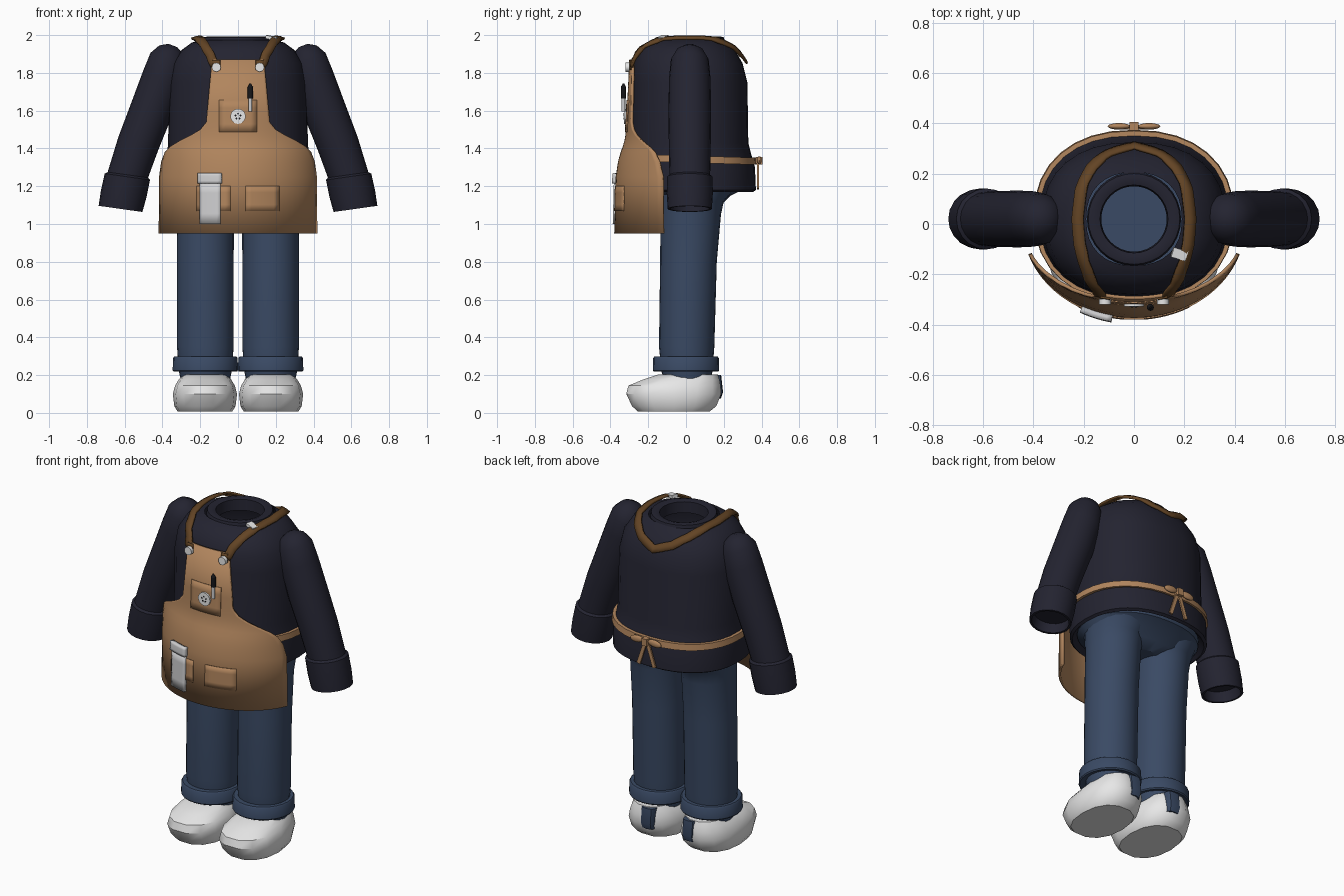
import bpy, bmesh, math
from mathutils import Vector
from mathutils.bvhtree import BVHTree

old = bpy.data.objects.get("Cube")
if old:
    bpy.data.objects.remove(old)


def material(name, r, g, b):
    m = bpy.data.materials.new(name)
    m.use_nodes = True
    m.diffuse_color = (r, g, b, 1)
    m.node_tree.nodes["Principled BSDF"].inputs["Base Color"].default_value = (r, g, b, 1)
    return m


NAVY = material("dark navy knit", .017, .017, .030)
DENIM = material("blue denim", .042, .068, .128)
TAN = material("tan canvas", .44, .235, .11)
BROWN = material("brown leather", .125, .058, .018)
WHITE = material("white", .80, .80, .80)
GREY = material("light grey cloth", .62, .62, .63)
BLACK = material("black", .008, .008, .010)


def make(name, verts, faces, mat, thick=0, fix=True, angle=35):
    me = bpy.data.meshes.new(name)
    me.from_pydata(verts, [], faces)
    if fix:
        bm = bmesh.new()
        bm.from_mesh(me)
        bmesh.ops.recalc_face_normals(bm, faces=bm.faces)
        bm.to_mesh(me)
        bm.free()
    me.materials.append(mat)
    ob = bpy.data.objects.new(name, me)
    bpy.context.collection.objects.link(ob)
    bpy.ops.object.select_all(action='DESELECT')
    bpy.context.view_layer.objects.active = ob
    ob.select_set(True)
    bpy.ops.object.shade_smooth_by_angle(angle=math.radians(angle))
    if thick:
        mod = ob.modifiers.new("thickness", 'SOLIDIFY')
        mod.thickness = thick
        mod.offset = -1
    return ob


def ring(c, u, v, sides, n=2):
    """Superellipse round c with half axes u and v."""
    out = []
    for i in range(sides):
        a = math.tau * i / sides
        ca, sa = math.cos(a), math.sin(a)
        out.append(Vector(c) + Vector(u) * math.copysign(abs(ca) ** (2 / n), ca)
                   + Vector(v) * math.copysign(abs(sa) ** (2 / n), sa))
    return out


def loft(name, rings, mat, caps=(True, True), angle=35):
    n = len(rings[0])
    faces = [(k * n + i, k * n + (i + 1) % n, (k + 1) * n + (i + 1) % n, (k + 1) * n + i)
             for k in range(len(rings) - 1) for i in range(n)]
    if caps[0]:
        faces.append(tuple(range(n))[::-1])
    if caps[1]:
        faces.append(tuple(range(n * (len(rings) - 1), n * len(rings))))
    return make(name, [p for r in rings for p in r], faces, mat, angle=angle)


def stack(name, rows, mat, cx=0, sides=32, n=2, caps=(True, True), tilt=0):
    """Loft of level rings: z, half width, front y, back y."""
    rings = [ring((cx, (f + b) / 2, z), (rx, 0, 0), (0, (b - f) / 2, 0), sides, n)
             for z, rx, f, b in rows]
    for r in rings:
        for p in r:
            p.z += tilt * p.y
    return loft(name, rings, mat, caps)


def grid(name, rows, mat, thick):
    w = len(rows[0])
    faces = [(k * w + i, k * w + i + 1, (k + 1) * w + i + 1, (k + 1) * w + i)
             for k in range(len(rows) - 1) for i in range(w - 1)]
    return make(name, [p for r in rows for p in r], faces, mat, thick, fix=False)


# Sweater body with rolled hem and open collar
body = stack("sweater_body", [
    (1.20, .34, -.26, .33), (1.17, .37, -.285, .355), (1.18, .385, -.295, .37),
    (1.30, .385, -.30, .365), (1.37, .375, -.295, .345), (1.43, .37, -.29, .33),
    (1.75, .365, -.29, .325), (1.85, .345, -.28, .30), (1.92, .30, -.25, .26),
    (1.96, .245, -.20, .22), (1.975, .19, -.165, .205)], NAVY, n=2.3, caps=(False, False))
stack("collar", [(1.965, .187, -.167, .207), (1.988, .182, -.16, .20), (1.993, .16, -.14, .18),
                 (1.985, .135, -.115, .155), (1.92, .13, -.11, .15)], NAVY, caps=(False, False))

# Sleeves, legs and shoes on both sides
for side, s in (("right", -1), ("left", 1)):
    arm = []
    for x, z, r in [(.345, 1.945, .025), (.352, 1.92, .07), (.37, 1.87, .10), (.40, 1.77, .11),
                    (.46, 1.60, .113), (.53, 1.42, .111), (.583, 1.26, .108), (.586, 1.25, .121),
                    (.605, 1.16, .122), (.622, 1.08, .117), (.622, 1.08, .104), (.61, 1.14, .10)]:
        t = math.radians(21 if z > 1.4 else 8)
        arm.append(ring((s * x, .02, z), (s * r * math.cos(t), 0, r * math.sin(t)), (0, r, 0), 20))
    loft(side + "_sleeve", arm, NAVY)

    stack(side + "_trouser_leg", [
        (.15, .125, -.11, .13), (.22, .14, -.13, .14), (.35, .15, -.143, .15),
        (.80, .15, -.137, .163), (1.05, .152, -.135, .185), (1.12, .158, -.135, .20),
        (1.19, .165, -.15, .26)], DENIM, cx=s * .173, sides=24)
    stack(side + "_trouser_cuff", [
        (.225, .145, -.14, .145), (.218, .168, -.17, .17), (.225, .173, -.176, .176),
        (.29, .171, -.174, .174), (.298, .165, -.168, .168), (.298, .145, -.14, .145)],
        DENIM, cx=s * .173, sides=24)
    stack(side + "_shoe", [
        (.008, .145, -.26, .13), (.035, .162, -.29, .165), (.10, .170, -.322, .192),
        (.145, .158, -.31, .188), (.175, .14, -.235, .182), (.203, .115, -.15, .172)],
        WHITE, cx=s * .175, sides=14, n=2.3)
    stack(side + "_heel_tab", [(.075, .04, .05, .184), (.11, .045, .05, .196), (.20, .045, .05, .186)],
          DENIM, cx=s * .14, sides=12, n=4)

# Trouser seat filling the sweater hem
stack("trouser_seat", [(1.07, .12, -.10, .14), (1.11, .30, -.13, .195), (1.15, .33, -.17, .235),
                       (1.185, .355, -.25, .31), (1.23, .345, -.26, .33)], DENIM, n=2.2)

# Apron: rows of z, half width and front depth, bent round the body
APRON = [(.95, .42, .38), (1.25, .418, .372), (1.33, .407, .36), (1.38, .388, .346),
         (1.41, .36, .335), (1.44, .31, .326), (1.47, .25, .321), (1.50, .20, .318),
         (1.54, .168, .316), (1.60, .163, .313), (1.87, .138, .30)]
BEND = .443


def apron_y(x, z):
    for (z0, _, d0), (z1, _, d1) in zip(APRON, APRON[1:]):
        if z <= z1:
            break
    d = d0 + (d1 - d0) * (z - z0) / (z1 - z0)
    return -d * math.sqrt(1 - (x / BEND) ** 2)


rows = []
for z, w, d in APRON:
    t = math.asin(w / BEND)
    xs = [BEND * math.sin(t * i / 14) for i in range(-14, 15)]
    rows.append([(x, apron_y(x, z), z) for x in xs])
grid("apron", rows, TAN, .014)


def patch(name, x0, x1, z0, z1, off, thick, mat):
    """Panel that follows the apron, raised by off."""
    rows = []
    for k in range(5):
        z = z0 + (z1 - z0) * k / 4
        xs = [x0 + (x1 - x0) * i / 6 for i in range(7)]
        rows.append([(x, apron_y(x, z) - off, z) for x in xs])
    return grid(name, rows, mat, thick)


patch("chest_pocket", -.10, .10, 1.487, 1.657, .005, .006, TAN)
patch("left_pocket", .04, .22, 1.07, 1.20, .005, .006, TAN)
patch("right_pocket", -.22, -.04, 1.07, 1.20, .005, .006, TAN)
patch("hanging_cloth", -.205, -.095, 1.0, 1.22, .018, .018, GREY)
patch("cloth_fold", -.215, -.09, 1.215, 1.27, .026, .026, GREY)


def finish(name, mat, smooth=True):
    ob = bpy.context.object
    ob.name = name
    ob.data.materials.append(mat)
    if smooth:
        bpy.ops.object.shade_smooth_by_angle(angle=math.radians(40))
    return ob


def disc(name, x, z, r, depth, off, mat):
    bpy.ops.mesh.primitive_cylinder_add(vertices=20, radius=r, depth=depth,
                                        location=(x, apron_y(x, z) - off, z),
                                        rotation=(math.pi / 2, 0, 0))
    return finish(name, mat)


# Round badge on the chest pocket
disc("badge", 0, 1.57, .04, .010, .009, WHITE)
for i in range(5):
    a = math.tau * i / 5
    disc("badge_dot", .014 * math.sin(a), 1.57 + .014 * math.cos(a), .0045, .006, .013, BLACK)

# Pen clipped in the chest pocket
for name, z, r1, r2, h, mat in [("pen_barrel", 1.635, .010, .010, .08, GREY),
                                ("pen_cap", 1.695, .014, .014, .06, BLACK),
                                ("pen_tip", 1.735, .014, .003, .02, BLACK)]:
    bpy.ops.mesh.primitive_cone_add(vertices=12, radius1=r1, radius2=r2, depth=h,
                                    location=(.065, apron_y(.065, 1.65) - .024, z))
    finish(name, mat)

# Leather straps wrapped over the shoulders
bm = bmesh.new()
bm.from_mesh(body.data)
tree = BVHTree.FromBMesh(bm)
bm.free()
GUIDE = [(.125, -.30, 1.84), (.15, -.27, 1.90), (.185, -.18, 1.955), (.213, -.08, 1.975),
         (.222, .02, 1.98), (.207, .13, 1.97), (.165, .215, 1.94), (.10, .27, 1.90), (0, .295, 1.86)]
half = [Vector(a).lerp(Vector(b), i / 3) for a, b in zip(GUIDE, GUIDE[1:]) for i in range(3)]
path = half + [Vector(GUIDE[-1])] + [Vector((-p.x, p.y, p.z)) for p in reversed(half)]
rows = []
for i, p in enumerate(path):
    tangent = (path[min(i + 1, len(path) - 1)] - path[max(i - 1, 0)]).normalized()
    hit, normal = tree.find_nearest(p)[:2]
    if normal.dot(hit - Vector((0, 0, 1.6))) < 0:
        normal = -normal
    across = normal.cross(tangent).normalized() * .023
    rows.append([hit + across + normal * .014, hit + normal * .016, hit - across + normal * .014])
grid("shoulder_strap", [r[::-1] for r in rows], BROWN, .012)

# Strap tabs and studs on the bib
for s in (-1, 1):
    x = s * .115
    patch("strap_tab", x - .02, x + .02, 1.815, 1.868, .008, .008, BROWN)
    disc("bib_stud", x, 1.83, .024, .022, .018, WHITE)


def box(name, loc, size, rot, mat):
    bpy.ops.mesh.primitive_cube_add(size=1, location=loc, rotation=rot)
    ob = finish(name, mat, False)
    ob.scale = size
    return ob


box("strap_clip", (.18, -.12, 1.985), (.06, .04, .018), (0, .2, -.3), WHITE)

# Waist tie with a bow at the back
stack("waist_tie", [(1.325, .38, -.29, .35), (1.325, .398, -.31, .374),
                    (1.362, .395, -.31, .37), (1.362, .37, -.29, .34)],
      TAN, n=2.25, caps=(False, False), tilt=-.03)
for s in (-1, 1):
    bpy.ops.mesh.primitive_uv_sphere_add(segments=16, ring_count=8, radius=1,
                                         location=(s * .06, .388, 1.337), rotation=(0, s * .1, 0))
    finish("bow_loop", TAN).scale = (.045, .013, .021)
    box("bow_tail", (s * .03, .381, 1.258), (.022, .010, .15), (0, -s * .32, 0), TAN)
box("bow_knot", (0, .388, 1.335), (.034, .034, .042), (0, 0, 0), TAN)
